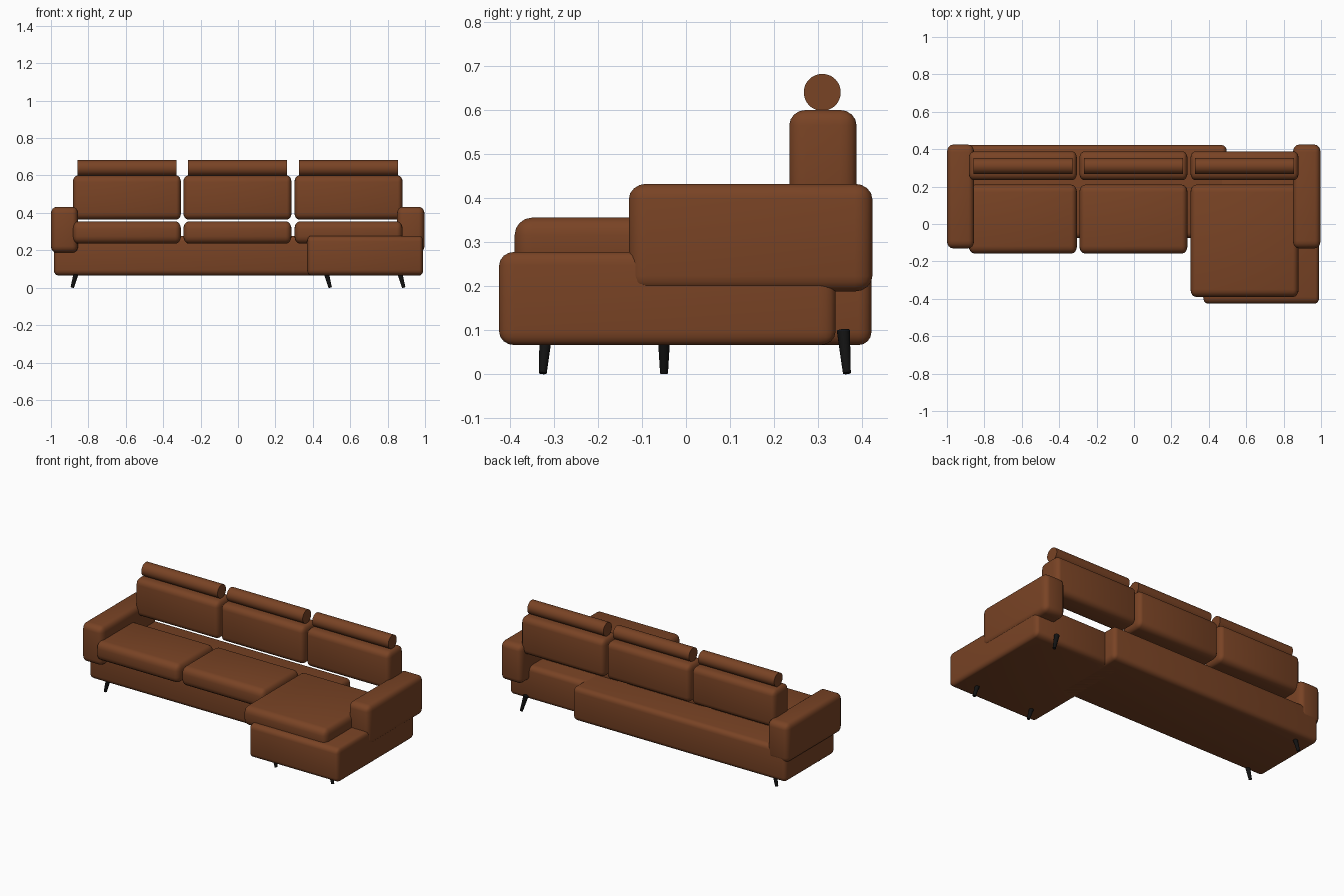
import bpy
import bmesh
import math
from mathutils import Vector

cube = bpy.data.objects.get("Cube")
if cube:
    bpy.data.objects.remove(cube, do_unlink=True)


def material(name, rgb):
    mat = bpy.data.materials.new(name)
    mat.use_nodes = True
    mat.diffuse_color = (*rgb, 1)
    mat.node_tree.nodes["Principled BSDF"].inputs["Base Color"].default_value = (*rgb, 1)
    return mat


LEATHER = material("brown leather", (0.19, 0.056, 0.018))
BLACK = material("black wood", (0.006, 0.006, 0.006))


def finish(name, bm, mat):
    mesh = bpy.data.meshes.new(name)
    bm.to_mesh(mesh)
    bm.free()
    mesh.materials.append(mat)
    obj = bpy.data.objects.new(name, mesh)
    bpy.context.collection.objects.link(obj)
    bpy.ops.object.select_all(action="DESELECT")
    obj.select_set(True)
    bpy.context.view_layer.objects.active = obj
    bpy.ops.object.shade_smooth_by_angle(angle=math.radians(35))
    return obj


def padded_box(name, x, y, z, radius):
    """Box between the given ranges, rounded with its own radius on each axis."""
    bm = bmesh.new()
    bmesh.ops.create_cube(bm, size=4)
    bmesh.ops.bevel(bm, geom=bm.edges[:], offset=1, segments=4,
                    profile=0.5, affect="EDGES")
    for v in bm.verts:
        for axis, (low, high) in enumerate((x, y, z)):
            half, r = (high - low) / 2, radius[axis]
            c = v.co[axis]
            reach = half - r + (abs(c) - 1) * r
            v.co[axis] = (low + high) / 2 + math.copysign(reach, c)
    return finish(name, bm, LEATHER)


def rod(name, start, end, r_start, r_end, sides, mat):
    """Straight or tapered round bar between two points."""
    start, end = Vector(start), Vector(end)
    direction = end - start
    bm = bmesh.new()
    bmesh.ops.create_cone(bm, cap_ends=True, segments=sides, radius1=r_start,
                          radius2=r_end, depth=direction.length)
    turn = direction.to_track_quat("Z", "Y").to_matrix()
    bmesh.ops.rotate(bm, verts=bm.verts, matrix=turn)
    bmesh.ops.translate(bm, verts=bm.verts, vec=(start + end) / 2)
    return finish(name, bm, mat)


# Long base and the chaise base on the left
BASE_Z = (0.065, 0.277)
padded_box("main_base", (-0.985, 0.495), (-0.075, 0.422), BASE_Z, (0.025, 0.03, 0.03))
padded_box("chaise_base", (0.37, 0.99), (-0.425, 0.34), BASE_Z, (0.02, 0.035, 0.03))

# Arms
for name, x in (("right_arm", (-1.0, -0.855)), ("left_arm", (0.85, 0.997))):
    padded_box(name, x, (-0.13, 0.424), (0.187, 0.432), (0.03, 0.04, 0.035))

# Seats, backs and head rolls
for side, centre, front in (("right", -0.594, -0.158), ("middle", -0.003, -0.158),
                            ("left", 0.591, -0.39)):
    padded_box(side + "_seat_cushion", (centre - 0.289, centre + 0.289),
               (front, 0.21), (0.235, 0.355), (0.03, 0.04, 0.04))
    padded_box(side + "_back_cushion", (centre - 0.289, centre + 0.289),
               (0.235, 0.388), (0.364, 0.6), (0.025, 0.038, 0.035))
    rod(side + "_head_roll", (centre - 0.264, 0.31, 0.64), (centre + 0.264, 0.31, 0.64),
        0.042, 0.042, 48, LEATHER)

# Splayed tapered legs
for name, x, y, lean_x, lean_y in (
        ("right_front_leg", -0.868, -0.05, -1, 0),
        ("right_back_leg", -0.868, 0.36, -1, 1),
        ("chaise_inner_leg", 0.475, -0.32, 1, -1),
        ("chaise_front_leg", 0.868, -0.32, 1, -1),
        ("chaise_back_leg", 0.868, 0.36, 1, 1)):
    rod(name, (x + lean_x * 0.018, y + lean_y * 0.006, 0.001),
        (x - lean_x * 0.008, y - lean_y * 0.002, 0.098), 0.009, 0.015, 16, BLACK)
